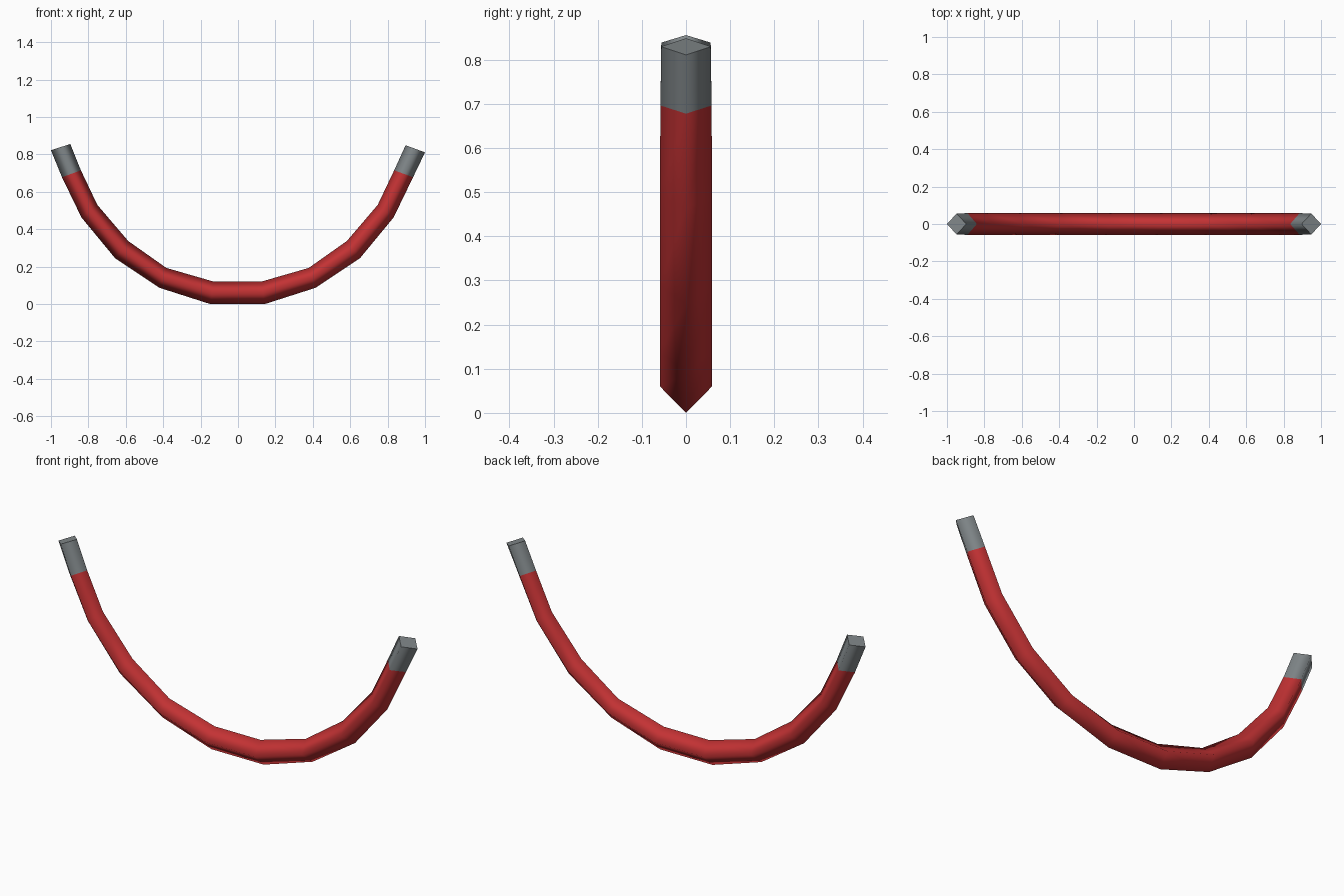
import bpy, bmesh
from mathutils import Vector

if "Cube" in bpy.data.objects:
    bpy.data.objects.remove(bpy.data.objects["Cube"])


def material(name, rgb):
    m = bpy.data.materials.new(name)
    m.diffuse_color = (*rgb, 1)
    m.use_nodes = True
    m.node_tree.nodes["Principled BSDF"].inputs["Base Color"].default_value = m.diffuse_color
    return m


# Cross-section stations along the arc: outer (x, z), inner (x, z), half width in y
right = [
    ((0.143, 0.0), (0.125, 0.12), 0.059),
    ((0.415, 0.087), (0.378, 0.193), 0.059),
    ((0.652, 0.245), (0.582, 0.337), 0.059),
    ((0.832, 0.463), (0.747, 0.53), 0.059),
    ((0.936, 0.678), (0.835, 0.715), 0.058),
    ((1.0, 0.811), (0.896, 0.849), 0.056),
]
left = [((-o[0] - 0.005, o[1]), (-i[0] - 0.005, i[1]), w) for o, i, w in right[:-1]]
left.append(((-1.0, 0.822), (-0.897, 0.856), 0.056))   # left end is slightly higher
stations = left[::-1] + right

# Diamond-section curved bar
bm = bmesh.new()
rings = []
for o, i, w in stations:
    outer, inner = Vector((o[0], 0, o[1])), Vector((i[0], 0, i[1]))
    mid, side = (outer + inner) / 2, Vector((0, w, 0))
    rings.append([bm.verts.new(p) for p in (outer, mid + side, inner, mid - side)])

last = len(rings) - 2
for k in range(last + 1):
    a, b = rings[k], rings[k + 1]
    for j in range(4):
        n = (j + 1) % 4
        f = bm.faces.new((a[j], a[n], b[n], b[j]))
        f.smooth = True
        f.material_index = 1 if k in (0, last) else 0   # end segments are grey tips

# Flat end caps
for ring in (rings[0], rings[-1]):
    cap = bm.faces.new(ring)
    cap.material_index = 1
    for e in cap.edges:
        e.smooth = False
bmesh.ops.recalc_face_normals(bm, faces=bm.faces)

mesh = bpy.data.meshes.new("curved_bar")
bm.to_mesh(mesh)
bm.free()
mesh.materials.append(material("red", (0.55, 0.032, 0.034)))
mesh.materials.append(material("grey", (0.22, 0.245, 0.255)))
bpy.context.collection.objects.link(bpy.data.objects.new("curved_bar", mesh))
